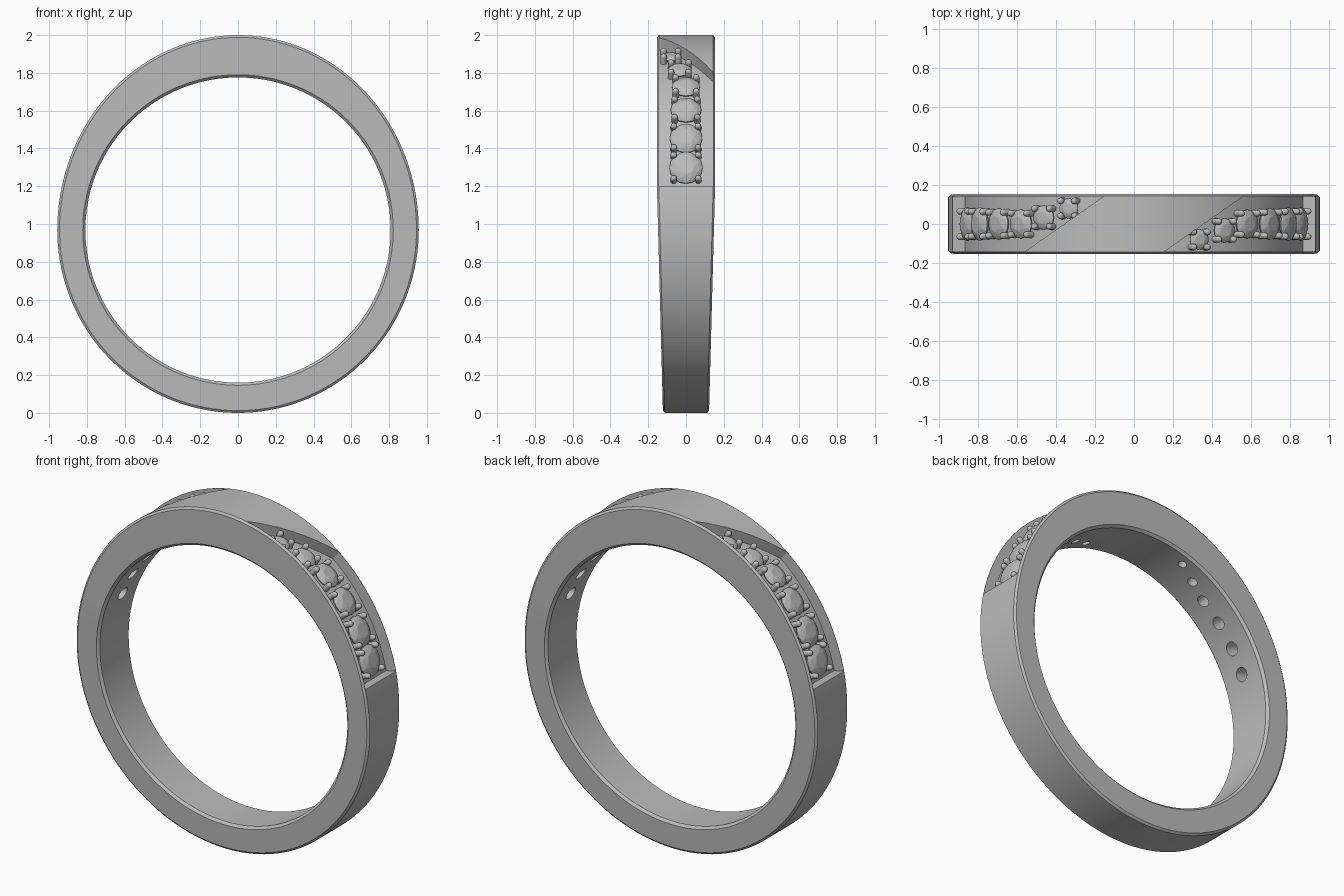
import bpy, bmesh, math
from mathutils import Matrix, Vector

old = bpy.data.objects.get("Cube")
if old:
    bpy.data.objects.remove(old, do_unlink=True)

metal = bpy.data.materials.new("grey metal")
metal.use_nodes = True
metal.diffuse_color = (0.5, 0.5, 0.5, 1)
metal.node_tree.nodes["Principled BSDF"].inputs["Base Color"].default_value = (0.5, 0.5, 0.5, 1)

CZ, HOLE_R = 0.968, 0.808           # finger hole centre height and radius
RX, R_LOW, R_TOP = 0.957, 0.968, 1.032
FLOOR, SEAT = 0.065, 0.047          # depths below the outer surface
HALF = 0.142                        # half width of the channel
# angle, sideways shift and radius of each stone
STONES = [(19.5, 0, .088), (29.4, 0, .086), (40, 0, .081),
          (50.2, 0, .074), (59.2, -.033, .062), (68.3, -.08, .052)]


def make_object(name, bm):
    bmesh.ops.recalc_face_normals(bm, faces=bm.faces)
    mesh = bpy.data.meshes.new(name)
    bm.to_mesh(mesh)
    bm.free()
    mesh.materials.append(metal)
    ob = bpy.data.objects.new(name, mesh)
    bpy.context.collection.objects.link(ob)
    return ob


def smooth(ob, degrees=30):
    bpy.ops.object.select_all(action='DESELECT')
    ob.select_set(True)
    bpy.context.view_layer.objects.active = ob
    bpy.ops.object.shade_smooth_by_angle(angle=math.radians(degrees))


def surface(t, y=0.0, lift=0.0):
    """Point at angle t on the band's outer curve, moved out by lift."""
    rz = R_TOP if math.sin(t) > 0 else R_LOW
    n = Vector((math.cos(t) / RX, 0, math.sin(t) / rz)).normalized()
    return Vector((RX * math.cos(t), y, CZ + rz * math.sin(t))) + n * lift, n


def half_width(z):
    return 0.154 - 0.032 * max(0, 1.2 - z) / 1.2


def build_band(steps=144):
    bm = bmesh.new()
    rings = []
    for i in range(steps):
        t = math.tau * i / steps
        direction = Vector((math.cos(t), 0, math.sin(t)))
        centre = Vector((0, 0, CZ))
        section = [(centre + direction * HOLE_R, 0.014),
                   (centre + direction * (HOLE_R + 0.014), 0),
                   (surface(t, 0, -0.012)[0], 0), (surface(t)[0], 0.01)]
        pts = [p + Vector((0, half_width(p.z) - cut, 0)) for p, cut in section]
        pts += [Vector((p.x, -p.y, p.z)) for p in reversed(pts)]
        rings.append([bm.verts.new(p) for p in pts])
    for a, b in zip(rings, rings[1:] + rings[:1]):
        for k in range(8):
            m = (k + 1) % 8
            bm.faces.new((a[k], a[m], b[m], b[k]))
    return make_object("band", bm)


def channel_cutter(turn, rows=40, cols=8):
    """Curved slab with a level lower end and a slanted upper end."""
    bm = bmesh.new()
    start = math.asin((1.2 - CZ) / R_TOP)
    grids = []
    for lift in (-FLOOR, 0.08):
        grid = []
        for j in range(cols + 1):
            f = j / cols
            end = math.acos((0.155 + 0.405 * f) / RX)
            y = HALF * (2 * f - 1)
            grid.append([bm.verts.new(turn @ surface(start + (end - start) * i / rows, y, lift)[0])
                         for i in range(rows + 1)])
        grids.append(grid)
    low, high = grids
    for g in grids:
        for j in range(cols):
            for i in range(rows):
                bm.faces.new((g[j][i], g[j + 1][i], g[j + 1][i + 1], g[j][i + 1]))
    for j in (0, cols):
        for i in range(rows):
            bm.faces.new((low[j][i], low[j][i + 1], high[j][i + 1], high[j][i]))
    for i in (0, rows):
        for j in range(cols):
            bm.faces.new((low[j][i], low[j + 1][i], high[j + 1][i], high[j][i]))
    return make_object("channel_cutter", bm)


def seat_matrix(turn, degrees, y):
    p, n = surface(math.radians(degrees), y, -SEAT)
    across = Vector((0, 1, 0))
    rot = Matrix((across.cross(n), across, n)).transposed().to_4x4()
    return turn @ Matrix.Translation(p) @ rot


def add_cylinder(bm, mat, radius, bottom, top, sides):
    bmesh.ops.create_cone(bm, cap_ends=True, segments=sides, radius1=radius, radius2=radius,
                          depth=top - bottom,
                          matrix=mat @ Matrix.Translation((0, 0, (top + bottom) / 2)))


def build_stone(name, mat, r):
    """Round brilliant: hull of table, crown, girdle, pavilion and point."""
    bm = bmesh.new()
    levels = [(8, .5, .3, 0), (8, .8, .19, .5), (16, 1, .04, 0), (16, 1, -.04, 0),
              (8, .5, -.38, .5), (1, 0, -.72, 0)]
    for count, rad, z, shift in levels:
        for k in range(count):
            a = math.tau * (k + shift) / count
            bm.verts.new(mat @ Vector((r * rad * math.cos(a), r * rad * math.sin(a), r * z)))
    bmesh.ops.convex_hull(bm, input=bm.verts)
    return make_object(name, bm)


def add_prongs(bm, mat, r, thick=0.017):
    """Four round-topped posts at the corners of a stone."""
    for k in range(4):
        a = math.pi / 4 + k * math.pi / 2
        post = mat @ Matrix.Translation((1.05 * r * math.cos(a), 1.05 * r * math.sin(a), 0))
        add_cylinder(bm, post, thick, -0.035, 0.018, 12)
        bmesh.ops.create_uvsphere(bm, u_segments=12, v_segments=8, radius=thick,
                                  matrix=post @ Matrix.Translation((0, 0, 0.018)))


# Band, with both settings cut by the same rules half a turn apart
band = build_band()
cutters = []
for side, angle in (("left", 0), ("right", math.pi)):
    turn = Matrix.Rotation(angle, 4, 'Z')
    cutters.append(channel_cutter(turn))
    prongs = bmesh.new()
    for i, (deg, y, r) in enumerate(STONES):
        mat = seat_matrix(turn, deg, y)
        hole = bmesh.new()
        add_cylinder(hole, mat, 0.45 * r, -0.25, 0.1, 24)
        cutters.append(make_object("hole_cutter", hole))
        build_stone(f"{side}_stone_{i + 1}", mat, r)
        add_prongs(prongs, mat, r)
    smooth(make_object(f"{side}_prongs", prongs), 50)

# Cut the channels and the holes behind the stones
bpy.ops.object.select_all(action='DESELECT')
bpy.context.view_layer.objects.active = band
band.select_set(True)
for cutter in cutters:
    cutter.hide_render = True
    mod = band.modifiers.new("cut", 'BOOLEAN')
    mod.operation = 'DIFFERENCE'
    mod.solver = 'EXACT'
    mod.object = cutter
    bpy.ops.object.modifier_apply(modifier=mod.name)
for cutter in cutters:
    bpy.data.objects.remove(cutter, do_unlink=True)
smooth(band, 25)
